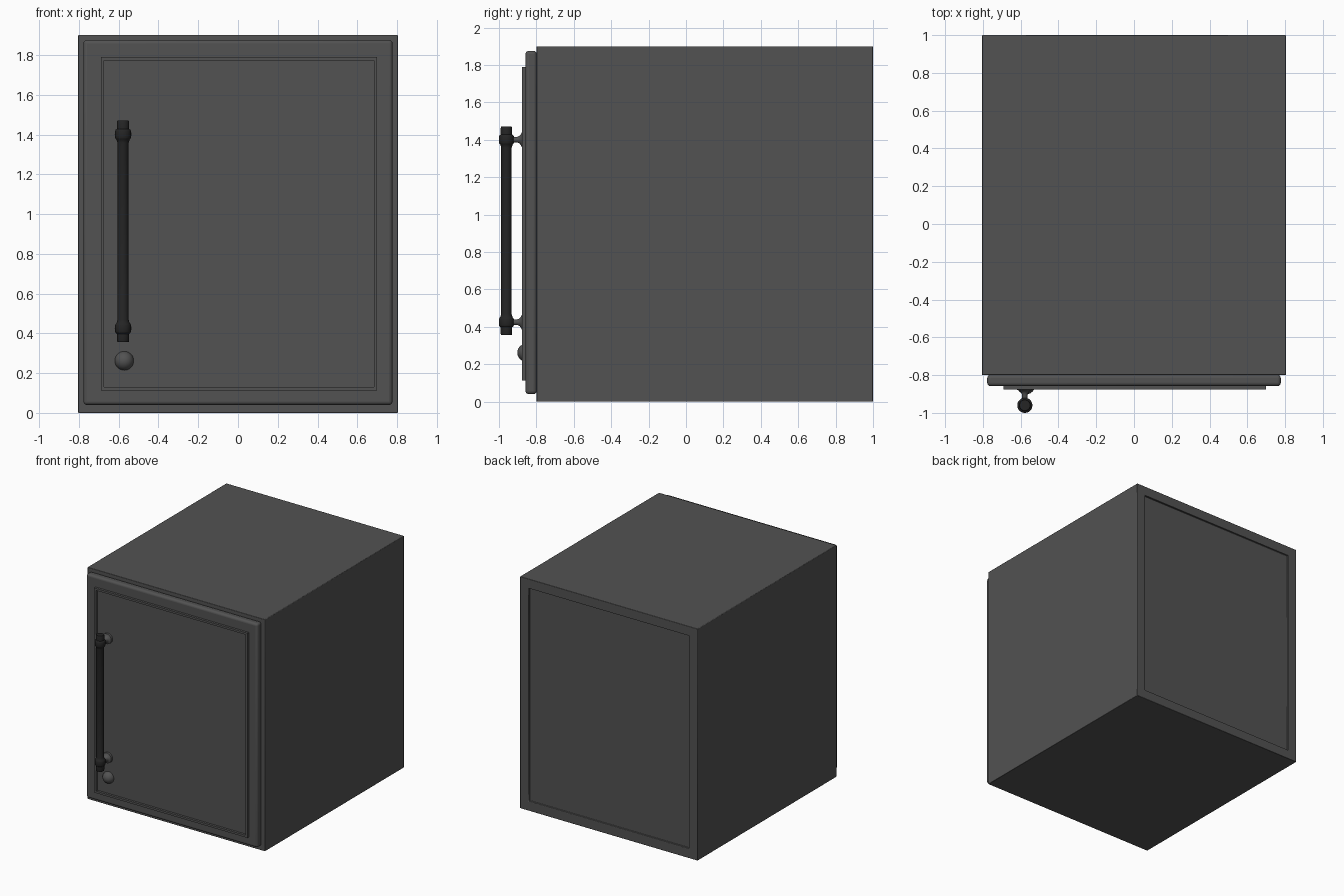
import bpy, bmesh, math
from mathutils import Matrix, Vector

if "Cube" in bpy.data.objects:
    bpy.data.objects.remove(bpy.data.objects["Cube"])


def material(name, value):
    m = bpy.data.materials.new(name)
    m.diffuse_color = (value, value, value, 1)
    m.use_nodes = True
    m.node_tree.nodes["Principled BSDF"].inputs["Base Color"].default_value = m.diffuse_color
    return m


BODY = material("dark_grey", 0.085)
BLACK = material("black_metal", 0.018)


def finish(name, bm, mat, bevel=0, segments=3):
    bmesh.ops.recalc_face_normals(bm, faces=bm.faces)
    me = bpy.data.meshes.new(name)
    bm.to_mesh(me)
    bm.free()
    ob = bpy.data.objects.new(name, me)
    bpy.context.collection.objects.link(ob)
    me.materials.append(mat)
    if bevel:
        mod = ob.modifiers.new("bevel", "BEVEL")
        mod.width, mod.segments = bevel, segments
    bpy.ops.object.select_all(action="DESELECT")
    ob.select_set(True)
    bpy.context.view_layer.objects.active = ob
    bpy.ops.object.shade_smooth_by_angle(angle=math.radians(35))
    return ob


def box(lo, hi):
    lo, hi = Vector(lo), Vector(hi)
    bm = bmesh.new()
    bmesh.ops.create_cube(bm, size=1, matrix=Matrix.Translation((lo + hi) / 2)
                          @ Matrix.Diagonal((*(hi - lo), 1)))
    return bm


def lathe(name, profile, location, mat, along_y=False):
    """Spin (radius, height) points about z, or about -y when along_y."""
    bm = bmesh.new()
    verts = [bm.verts.new((r, 0, h)) for r, h in profile]
    edges = [bm.edges.new(p) for p in zip(verts, verts[1:])]
    bmesh.ops.spin(bm, geom=verts + edges, axis=(0, 0, 1), cent=(0, 0, 0),
                   angle=math.tau, steps=32)
    bmesh.ops.remove_doubles(bm, verts=bm.verts, dist=1e-5)
    rot = Matrix.Rotation(math.pi / 2, 4, "X") if along_y else Matrix()
    bm.transform(Matrix.Translation(location) @ rot)
    return finish(name, bm, mat)


# Cabinet with recessed back panel
bm = box((-0.805, -0.8, 0), (0.805, 1.0, 1.9))
back = [f for f in bm.faces if f.normal.y > 0.9]
bmesh.ops.inset_region(bm, faces=back, thickness=0.11)
inner = max((f for f in bm.faces if f.normal.y > 0.9), key=lambda f: f.calc_area())
floor = bmesh.ops.extrude_discrete_faces(bm, faces=[inner])["faces"]
bmesh.ops.translate(bm, verts=floor[0].verts, vec=(0, -0.015, 0))
finish("cabinet", bm, BODY, 0.004, 2)

# Rounded door
finish("door", box((-0.777, -0.858, 0.04), (0.777, -0.798, 1.876)), BODY, 0.018, 4)

# Thin raised trim frame on the door
bm = box((-0.69, -0.877, 0.112), (0.70, -0.85, 1.79))
caps = [f for f in bm.faces if abs(f.normal.y) > 0.9]
bmesh.ops.inset_individual(bm, faces=caps, thickness=0.024)
caps = [f for f in bm.faces if abs(f.normal.y) > 0.9 and len(f.verts) == 4
        and f.calc_area() > 1]
bmesh.ops.bridge_loops(bm, edges=[e for f in caps for e in f.edges])
bmesh.ops.delete(bm, geom=caps, context="FACES_ONLY")
finish("door_trim", bm, BODY)

# Handle bar with end caps and collars, mirrored about its middle
HX, HY, MID = -0.578, -0.96, 0.913
half = [(0.028, 0.445), (0.033, 0.461), (0.037, 0.465), (0.040, 0.472),
        (0.040, 0.504), (0.037, 0.511), (0.031, 0.515), (0.031, 0.550),
        (0.028, 0.557), (0, 0.557)]
lathe("handle_bar", [(r, -h) for r, h in reversed(half)] + half, (HX, HY, MID), BLACK)

# Flared posts joining bar to door
for end, z in (("lower", MID - 0.488), ("upper", MID + 0.488)):
    lathe("handle_post_" + end,
          [(0, -0.01), (0.042, -0.01), (0.042, 0.019), (0.030, 0.024), (0.020, 0.032),
           (0.015, 0.045), (0.015, 0.09), (0, 0.09)], (HX, -0.858, z), BODY, True)

# Round lock knob
arc = [(0.048 * math.cos(a), 0.048 * math.sin(a))
       for a in (math.pi / 2 * i / 10 for i in range(11))]
lathe("lock_knob", [(0, -0.01), (0.048, -0.01)] + arc, (-0.572, -0.854, 0.262), BODY, True)
